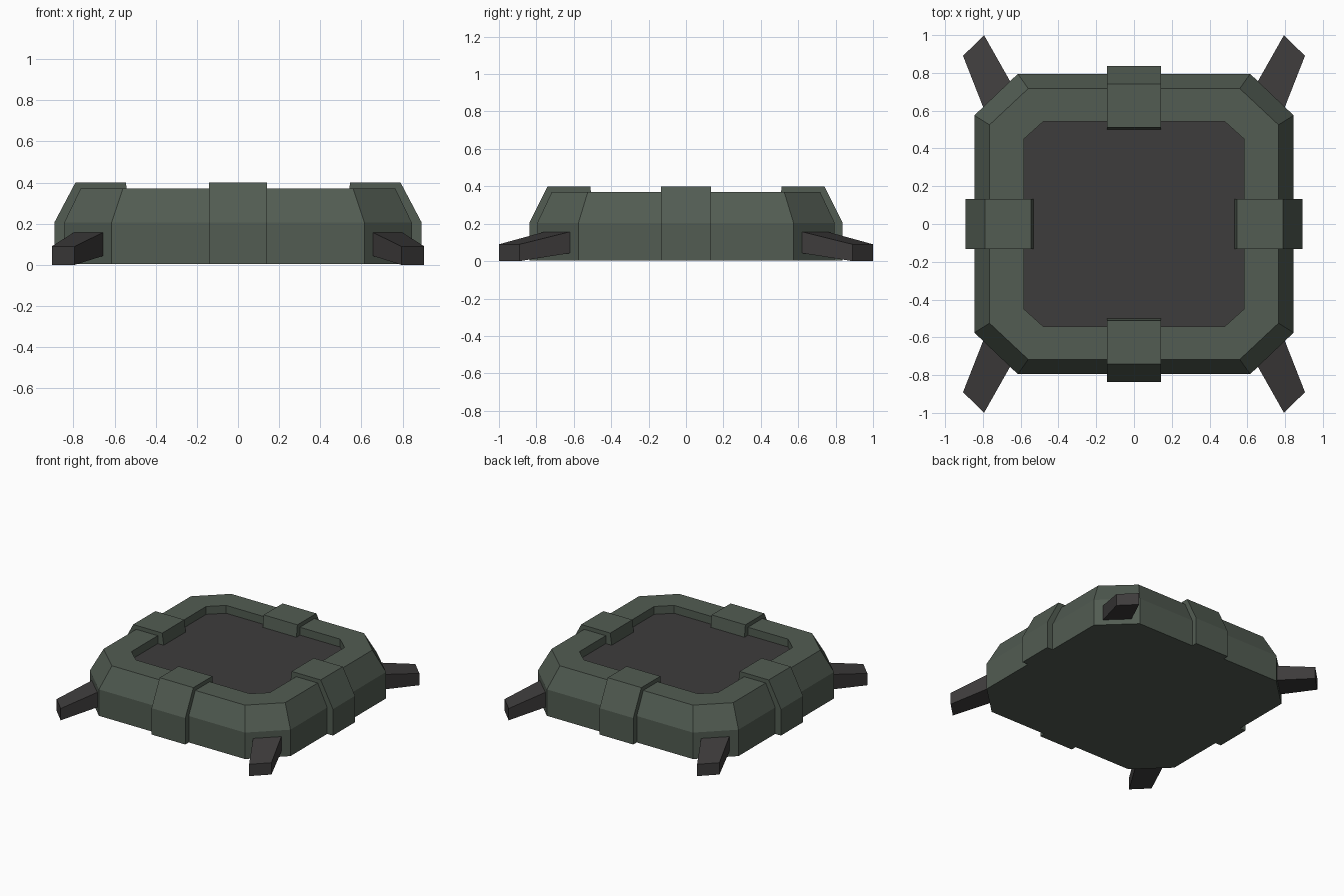
import bpy, bmesh

if "Cube" in bpy.data.objects:
    bpy.data.objects.remove(bpy.data.objects["Cube"])


def material(name, rgb):
    m = bpy.data.materials.new(name)
    m.diffuse_color = (*rgb, 1)
    m.use_nodes = True
    m.node_tree.nodes["Principled BSDF"].inputs["Base Color"].default_value = m.diffuse_color
    return m


GREEN = material("grey green", (0.084, 0.107, 0.085))
DARK = material("dark grey", (0.048, 0.045, 0.045))


def make_object(name, verts, faces, mats):
    mesh = bpy.data.meshes.new(name)
    bm = bmesh.new()
    vs = [bm.verts.new(v) for v in verts]
    for f in faces:
        bm.faces.new([vs[i] for i in f])
    bmesh.ops.recalc_face_normals(bm, faces=bm.faces)
    bm.to_mesh(mesh)
    bm.free()
    for m in mats:
        mesh.materials.append(m)
    ob = bpy.data.objects.new(name, mesh)
    bpy.context.collection.objects.link(ob)
    return ob


def loft(name, rings, mats):
    """Join equal rings of points with quads and cap both ends."""
    n = len(rings[0])
    faces = [(r * n + i, r * n + (i + 1) % n, (r + 1) * n + (i + 1) % n, (r + 1) * n + i)
             for r in range(len(rings) - 1) for i in range(n)]
    faces += [tuple(range(n)), tuple(range((len(rings) - 1) * n, len(rings) * n))]
    return make_object(name, [p for r in rings for p in r], faces, mats)


def octagon(x, y, cx, cy, z):
    """Chamfered rectangle: half sizes x, y; straight runs end at cx, cy."""
    q = [(x, cy), (cx, y), (-cx, y), (-x, cy)]
    return [(a, b, z) for a, b in q] + [(-a, -b, z) for a, b in q]


# Body: chamfered tray with a recessed dark floor
FLOOR = 0.31
body = loft("body", [octagon(0.845, 0.795, 0.615, 0.575, 0.004),
                     octagon(0.845, 0.795, 0.615, 0.575, 0.205),
                     octagon(0.765, 0.717, 0.56, 0.525, 0.37),
                     octagon(0.583, 0.543, 0.48, 0.45, 0.37),
                     octagon(0.583, 0.543, 0.48, 0.45, FLOOR)], [GREEN, DARK])
for p in body.data.polygons:
    if abs(p.center.z - FLOOR) < 0.001:
        p.material_index = 1


# Clamps: profile (distance outward, z) wrapped over each side
def clamp(name, outer, shoulder, inner, half, place):
    prof = [(outer, 0.004), (outer, 0.205), (shoulder, 0.4),
            (inner, 0.4), (inner - 0.013, FLOOR - 0.01), (inner - 0.013, 0.004)]
    # keep the hidden lower part inside the body
    prof[5] = (inner - 0.013 + 0.1, 0.004)
    prof.insert(5, (inner + 0.087, FLOOR - 0.01))
    loft(name, [[place(d, s, z) for d, z in prof] for s in (-half, half)], [GREEN])


for label, s in (("front", -1), ("back", 1)):
    clamp(label + "_clamp", 0.837, 0.74, 0.512, 0.142, lambda d, t, z: (t, s * d, z))
for label, s in (("left", -1), ("right", 1)):
    clamp(label + "_clamp", 0.893, 0.79, 0.545, 0.133, lambda d, t, z: (s * d, t, z))

# Feet: sloping legs splayed out from the four chamfered corners
for sx, lx in ((-1, "left"), (1, "right")):
    for sy, ly in ((-1, "front"), (1, "back")):
        rings = [[(0.650, 0.745, 0.045), (0.794, 0.607, 0.045),
                  (0.794, 0.607, 0.16), (0.650, 0.745, 0.16)],
                 [(0.794, 1.0, 0), (0.905, 0.89, 0),
                  (0.905, 0.89, 0.09), (0.794, 1.0, 0.09)]]
        loft(f"{ly}_{lx}_foot", [[(sx * x, sy * y, z) for x, y, z in r] for r in rings], [DARK])
